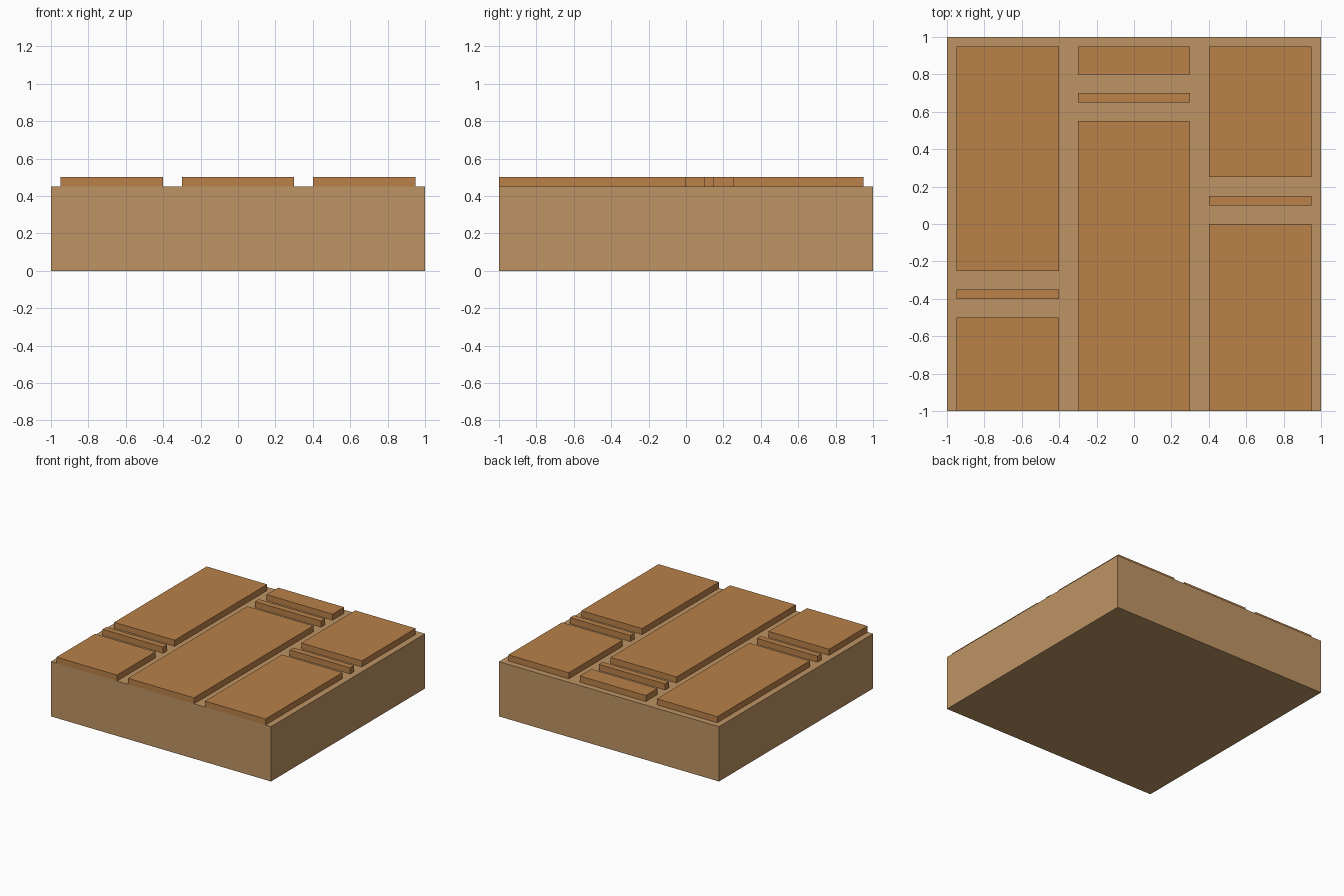
import bpy

if "Cube" in bpy.data.objects:
    bpy.data.objects.remove(bpy.data.objects["Cube"])


def material(name, rgb):
    # sRGB 0-255 to linear
    lin = [((c / 255 + 0.055) / 1.055) ** 2.4 for c in rgb]
    m = bpy.data.materials.new(name)
    m.diffuse_color = (*lin, 1)
    m.use_nodes = True
    m.node_tree.nodes["Principled BSDF"].inputs["Base Color"].default_value = m.diffuse_color
    return m


def box(name, x0, x1, y0, y1, z0, z1, mat):
    bpy.ops.mesh.primitive_cube_add(size=1, location=((x0 + x1) / 2, (y0 + y1) / 2, (z0 + z1) / 2))
    ob = bpy.context.object
    ob.name = name
    ob.scale = (x1 - x0, y1 - y0, z1 - z0)
    bpy.ops.object.transform_apply(location=False, rotation=False, scale=True)
    ob.data.materials.append(mat)
    return ob


light_wood = material("light_wood", (190, 148, 100))
dark_wood = material("dark_wood", (186, 129, 73))

# Solid base block
box("base", -1, 1, -1, 1, 0, 0.45, light_wood)

# Three columns of raised boards, flush with the front edge
columns = {
    "left": (-0.95, -0.4, [(-1, -0.5), (-0.4, -0.35), (-0.25, 0.95)]),
    "middle": (-0.3, 0.3, [(-1, 0.55), (0.65, 0.7), (0.8, 0.95)]),
    "right": (0.4, 0.95, [(-1, 0), (0.1, 0.15), (0.25, 0.95)]),
}
for side, (x0, x1, spans) in columns.items():
    for part, (y0, y1) in zip(("front_board", "strip", "back_board"), spans):
        box(f"{side}_{part}", x0, x1, y0, y1, 0.45, 0.5, dark_wood)
